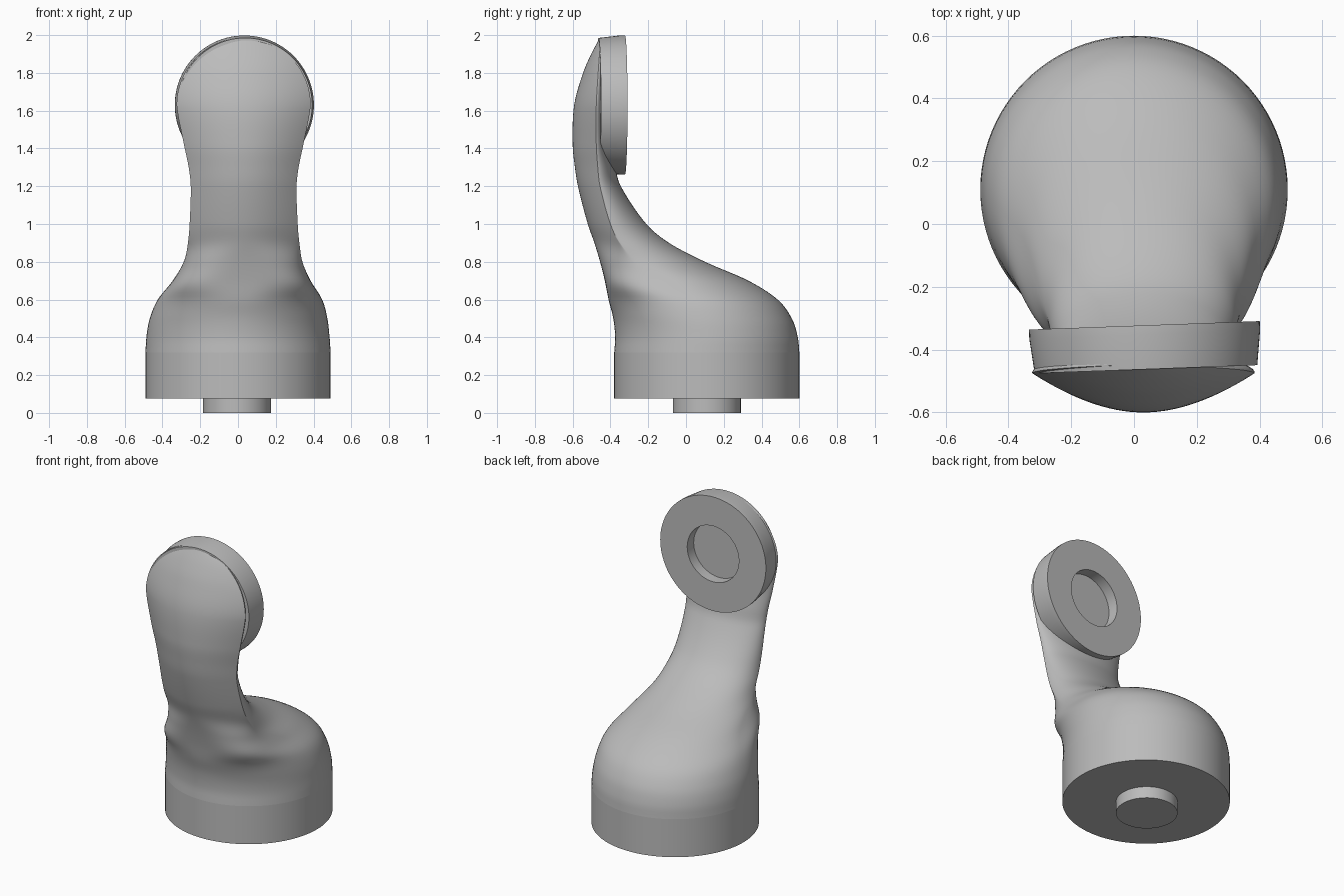
import bpy, bmesh, math
from mathutils import Matrix

if "Cube" in bpy.data.objects:
    bpy.data.objects.remove(bpy.data.objects["Cube"])

grey = bpy.data.materials.new("plain grey")
grey.diffuse_color = (0.5, 0.5, 0.5, 1)
grey.use_nodes = True
grey.node_tree.nodes["Principled BSDF"].inputs["Base Color"].default_value = grey.diffuse_color


def finish(bm, name, angle):
    """Turn a bmesh into a grey object, smooth up to the given angle."""
    bmesh.ops.remove_doubles(bm, verts=bm.verts, dist=1e-5)
    bmesh.ops.recalc_face_normals(bm, faces=bm.faces)
    me = bpy.data.meshes.new(name)
    bm.to_mesh(me)
    bm.free()
    me.materials.append(grey)
    ob = bpy.data.objects.new(name, me)
    bpy.context.collection.objects.link(ob)
    bpy.ops.object.select_all(action='DESELECT')
    ob.select_set(True)
    bpy.context.view_layer.objects.active = ob
    bpy.ops.object.shade_smooth_by_angle(angle=math.radians(angle))
    return ob


def skin(bm, rings):
    """Bridge closed rings of points and cap both ends."""
    loops = [[bm.verts.new(p) for p in r] for r in rings]
    n = len(loops[0])
    for a, b in zip(loops, loops[1:]):
        for i in range(n):
            j = (i + 1) % n
            bm.faces.new((a[i], a[j], b[j], b[i]))
    bm.faces.new(loops[0][::-1])
    bm.faces.new(loops[-1])


def lathe(name, profile, matrix, sides=96):
    """Revolve (radius, height) points around the local z axis."""
    bm = bmesh.new()
    turn = [i * math.tau / sides for i in range(sides)]
    skin(bm, [[(r * math.cos(t), r * math.sin(t), h) for t in turn] for r, h in profile])
    bm.transform(matrix)
    return finish(bm, name, 30)


# Body sections: height, front y, back y, widest y, half width, front fullness, front flatness
KEYS = [
    (0.32, -0.38, 0.600, 0.11, 0.490, 2.0, 0),
    (0.40, -0.375, 0.592, 0.11, 0.485, 2.0, 0),
    (0.50, -0.385, 0.560, 0.09, 0.470, 2.05, 0),
    (0.60, -0.41, 0.485, 0.05, 0.435, 2.25, 0),
    (0.70, -0.43, 0.330, -0.06, 0.365, 3.0, 0),
    (0.80, -0.455, 0.100, -0.25, 0.314, 2.6, 0.3),
    (0.90, -0.485, -0.090, -0.35, 0.295, 2.0, 0.9),
    (1.00, -0.52, -0.210, -0.40, 0.286, 2.0, 1),
    (1.20, -0.572, -0.345, -0.455, 0.280, 2.0, 1),
    (1.30, -0.588, -0.375, -0.467, 0.291, 2.0, 1),
    (1.42, -0.600, -0.405, -0.475, 0.316, 2.0, 1),
    (1.63, -0.592, -0.410, -0.475, 0.355, 2.0, 1),
    (1.80, -0.545, -0.410, -0.465, 0.355, 2.0, 1),
    (1.90, -0.502, -0.410, -0.458, 0.355, 2.0, 1),
    (1.985, -0.456, -0.430, -0.450, 0.355, 2.0, 1),
]


def section(z):
    """Smoothly interpolate the section values at one height."""
    k = 0
    while k < len(KEYS) - 2 and z > KEYS[k + 1][0]:
        k += 1
    p, q = KEYS[k], KEYS[k + 1]
    o, r = KEYS[max(k - 1, 0)], KEYS[min(k + 2, len(KEYS) - 1)]
    h = q[0] - p[0]
    u = (z - p[0]) / h
    out = []
    for c in range(1, 7):
        m0 = (q[c] - o[c]) / (q[0] - o[0]) * h
        m1 = (r[c] - p[c]) / (r[0] - p[0]) * h
        out.append((2*u**3 - 3*u**2 + 1) * p[c] + (u**3 - 2*u**2 + u) * m0
                   + (3*u**2 - 2*u**3) * q[c] + (u**3 - u**2) * m1)
    return out


def body_ring(z, count=96):
    f, b, e, w, full, flat = section(z)
    if z > 1.63:                                  # rounded top of the head
        w = math.sqrt(max(0.355**2 - (z - 1.63)**2, 1e-6))
    s = min(max((z - 0.4) / 0.5, 0), 1)
    cx = 0.03 * s * s * (3 - 2 * s)
    pts = []
    for i in range(count):
        a = i * math.tau / count
        c, v = math.cos(a), math.sin(a)
        if v >= 0:                                # round back
            pts.append((cx + w * c, e + (b - e) * v, z))
        else:                                     # shallow front
            x = math.copysign(abs(c) ** (2 / full), c)
            d = (1 - flat) * abs(v) ** (2 / full) + flat * v * v
            pts.append((cx + w * x, e - (e - f) * d, z))
    return pts


# Flowing body, from the base up to the top of the head
heights = [0.32 + 1.31 * i / 66 for i in range(67)]
heights += [1.63 + 0.355 * math.sin(i * math.pi / 36) for i in range(1, 19)]
bm = bmesh.new()
skin(bm, [body_ring(z) for z in heights])
finish(bm, "curved_body", 50)

# Round base and the peg under it
lathe("base_disc", [(0.49, 0.075), (0.49, 0.32)], Matrix.Translation((0, 0.11, 0)))
lathe("base_peg", [(0.18, 0.0), (0.18, 0.09)], Matrix.Translation((-0.005, 0.11, 0)))

# Head ring with a round socket, its axis pointing to the back
place = (Matrix.Translation((0.033, -0.323, 1.63))
         @ Matrix.Rotation(math.radians(2.1), 4, 'Z')
         @ Matrix.Rotation(math.radians(-90), 4, 'X'))
lathe("head_socket", [(0.18, -0.07), (0.18, 0), (0.368, 0), (0.368, -0.03),
                      (0.355, -0.14)], place)
